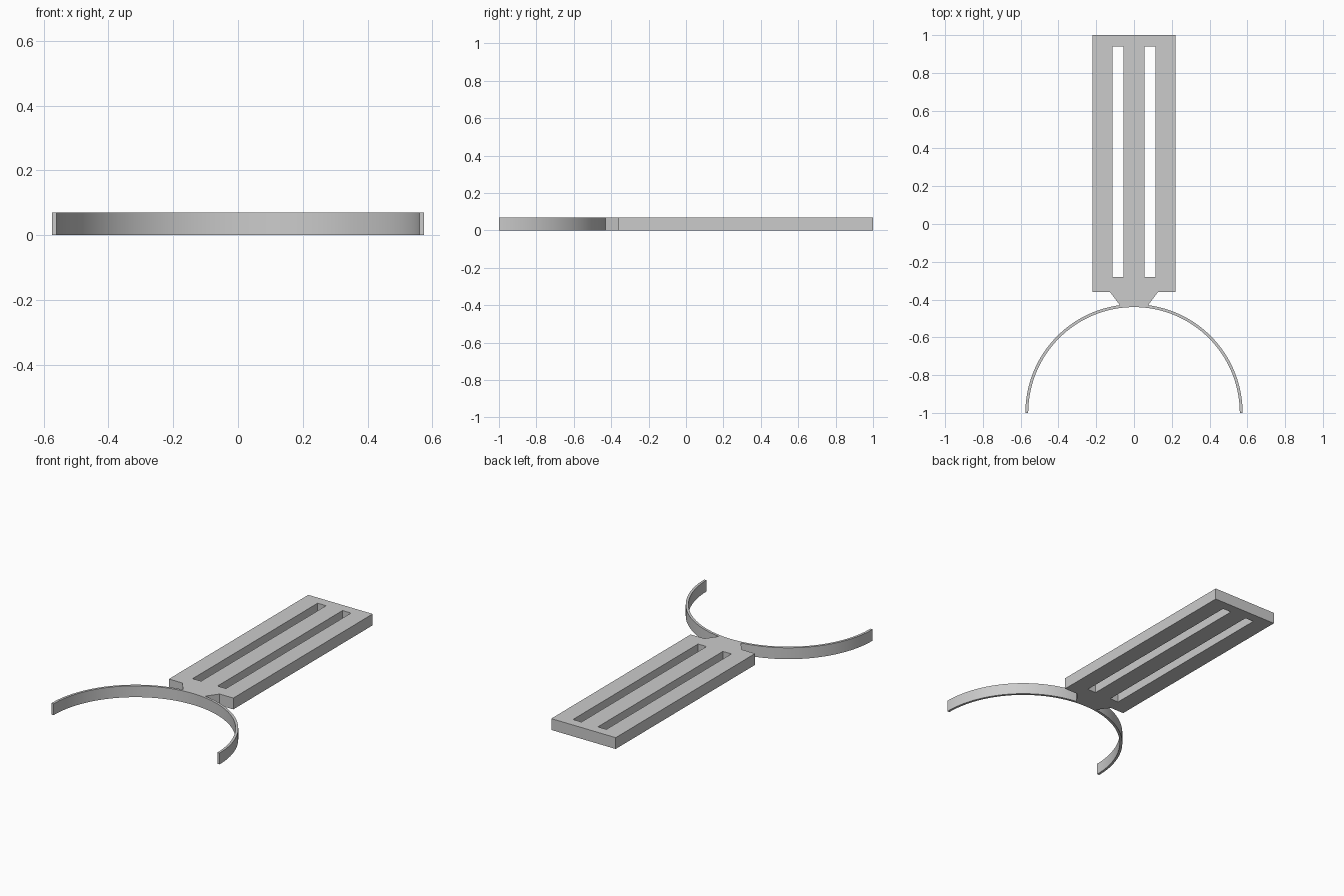
import bpy
import bmesh
from math import acos, cos, sin, pi

cube = bpy.data.objects.get("Cube")
if cube:
    bpy.data.objects.remove(cube)

HEIGHT = 0.07
OUTER, INNER = 0.575, 0.56      # half ring radii
RING_Y = -1.0                   # half ring centre
NECK_X = 0.075                  # where the neck meets the ring

grey = bpy.data.materials.new("plain grey")
grey.use_nodes = True
colour = (0.6, 0.6, 0.6, 1)
grey.diffuse_color = colour
grey.node_tree.nodes["Principled BSDF"].inputs["Base Color"].default_value = colour


def arc(radius, start, end, steps):
    angles = [start + (end - start) * i / steps for i in range(steps + 1)]
    return [(radius * cos(a), RING_Y + radius * sin(a)) for a in angles]


def mirrored(points):
    return [(-x, y) for x, y in reversed(points)]


def rectangle(x0, x1, y0, y1):
    return [(x0, y0), (x1, y0), (x1, y1), (x0, y1)]


# Outline of half ring, tapered neck and plate
side = arc(OUTER, 0, acos(NECK_X / OUTER), 40)
side += [(0.127, -0.36), (0.22, -0.36), (0.22, 1.0)]
outline = side + mirrored(side) + arc(INNER, pi, 0, 96)

# Two long slots through the plate
slot = rectangle(0.056, 0.114, -0.28, 0.94)
loops = [outline, slot, mirrored(slot)]

# Fill the flat profile and extrude it upward
bm = bmesh.new()
edges = []
for loop in loops:
    verts = [bm.verts.new((x, y, 0)) for x, y in loop]
    edges += [bm.edges.new((v, verts[i - 1])) for i, v in enumerate(verts)]
bmesh.ops.triangle_fill(bm, edges=edges, use_beauty=True)
top = bmesh.ops.extrude_face_region(bm, geom=bm.faces[:], use_keep_orig=True)
for v in top["geom"]:
    if isinstance(v, bmesh.types.BMVert):
        v.co.z = HEIGHT
bmesh.ops.recalc_face_normals(bm, faces=bm.faces[:])

mesh = bpy.data.meshes.new("slotted_plate_with_half_ring")
bm.to_mesh(mesh)
bm.free()
mesh.materials.append(grey)
body = bpy.data.objects.new("slotted_plate_with_half_ring", mesh)
bpy.context.collection.objects.link(body)

# Smooth ring walls, sharp plate edges
bpy.ops.object.select_all(action="DESELECT")
body.select_set(True)
bpy.context.view_layer.objects.active = body
bpy.ops.object.shade_smooth_by_angle(angle=pi / 6)
